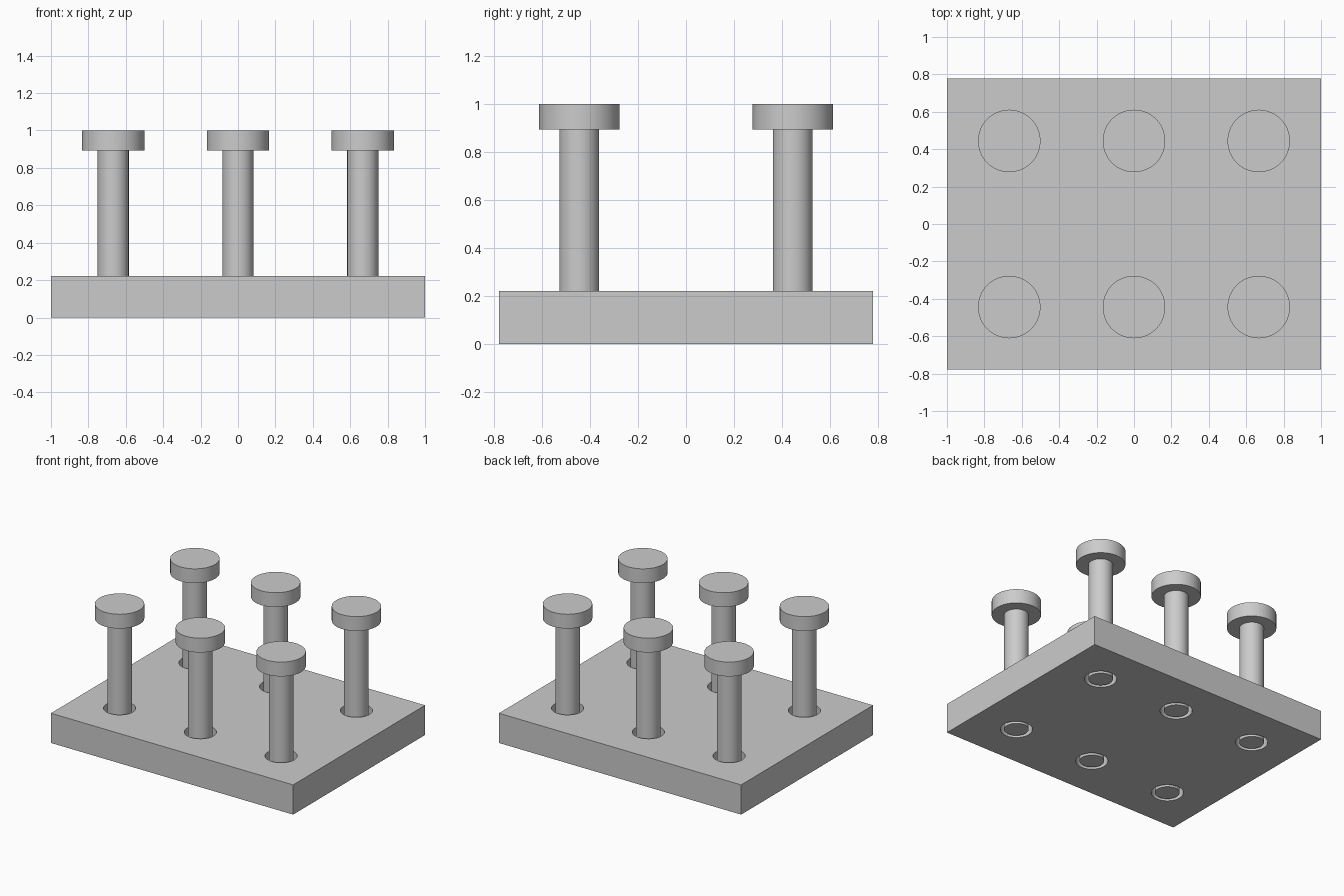
import bpy
import math

# Remove the default cube
cube = bpy.data.objects.get("Cube")
if cube:
    bpy.data.objects.remove(cube, do_unlink=True)

GREY = (0.6, 0.6, 0.6, 1.0)
PLATE = (2.0, 1.556, 0.222)
PIN_R, HEAD_R, HOLE_R = 0.083, 0.167, 0.109
HEAD_Z, TOP_Z = 0.893, 1.0
SIDES = 64

# Single grey material
grey = bpy.data.materials.new("plain grey")
grey.use_nodes = True
grey.diffuse_color = GREY
grey.node_tree.nodes["Principled BSDF"].inputs["Base Color"].default_value = GREY


def cylinder(name, x, y, radius, z0, z1):
    """Upright cylinder between two heights."""
    bpy.ops.mesh.primitive_cylinder_add(
        vertices=SIDES, radius=radius, depth=z1 - z0, location=(x, y, (z0 + z1) / 2))
    obj = bpy.context.object
    obj.name = name
    obj.data.materials.append(grey)
    return obj


def lathe_pin(name, x, y):
    """Shank and wide flat head as one solid, spun from stacked rings."""
    rings = [(PIN_R, 0), (PIN_R, HEAD_Z), (HEAD_R, HEAD_Z), (HEAD_R, TOP_Z)]
    verts, faces = [], []
    for r, z in rings:
        for i in range(SIDES):
            a = math.tau * i / SIDES
            verts.append((r * math.cos(a), r * math.sin(a), z))
    for k in range(len(rings) - 1):
        for i in range(SIDES):
            j = (i + 1) % SIDES
            lo, hi = k * SIDES, (k + 1) * SIDES
            faces.append((lo + i, lo + j, hi + j, hi + i))
    last = (len(rings) - 1) * SIDES
    faces.append(tuple(reversed(range(SIDES))))
    faces.append(tuple(range(last, last + SIDES)))
    mesh = bpy.data.meshes.new(name)
    mesh.from_pydata(verts, [], faces)
    mesh.materials.append(grey)
    obj = bpy.data.objects.new(name, mesh)
    obj.location = (x, y, 0)
    bpy.context.collection.objects.link(obj)
    return obj


def smooth(obj):
    bpy.ops.object.select_all(action="DESELECT")
    obj.select_set(True)
    bpy.context.view_layer.objects.active = obj
    bpy.ops.object.shade_smooth_by_angle(angle=math.radians(30))


# Base plate
bpy.ops.mesh.primitive_cube_add(size=1, location=(0, 0, PLATE[2] / 2))
plate = bpy.context.object
plate.name = "base_plate"
plate.scale = PLATE
bpy.ops.object.transform_apply(location=True, rotation=False, scale=True)
plate.data.materials.append(grey)

# Six headed pins, each standing in a clearance hole through the plate
for row, y in (("front", -0.444), ("back", 0.444)):
    for side, x in (("right", -0.667), ("middle", 0), ("left", 0.667)):
        cutter = cylinder("hole_cutter", x, y, HOLE_R, -0.1, PLATE[2] + 0.1)
        cut = plate.modifiers.new("hole", "BOOLEAN")
        cut.operation = "DIFFERENCE"
        cut.solver = "EXACT"
        cut.object = cutter
        bpy.context.view_layer.objects.active = plate
        bpy.ops.object.modifier_apply(modifier=cut.name)
        bpy.data.objects.remove(cutter, do_unlink=True)
        smooth(lathe_pin(f"{row}_{side}_pin", x, y))

smooth(plate)
